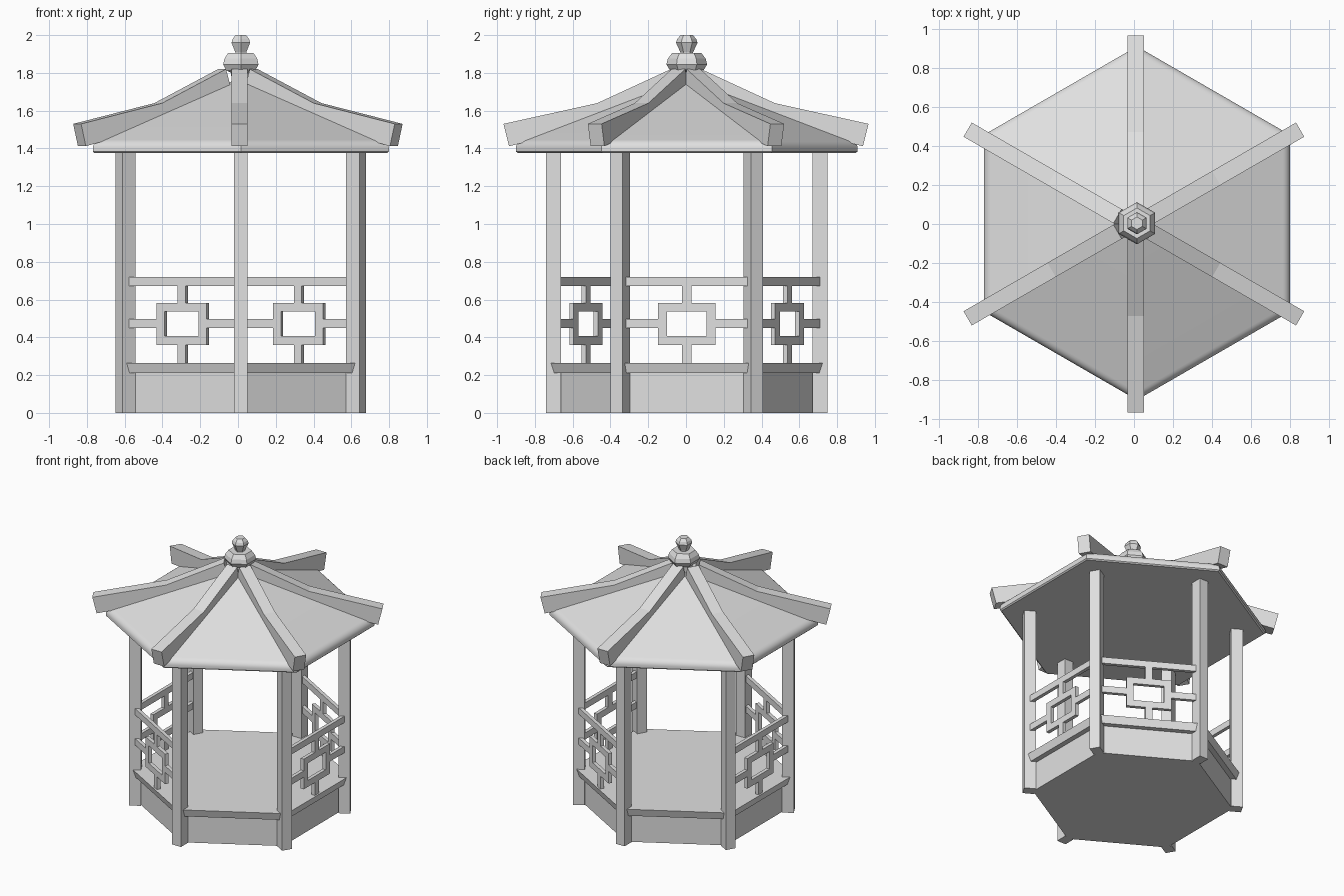
import bpy, bmesh
from math import radians, sin, cos
from mathutils import Matrix, Vector

if "Cube" in bpy.data.objects:
    bpy.data.objects.remove(bpy.data.objects["Cube"], do_unlink=True)

grey = bpy.data.materials.new("plain grey")
grey.use_nodes = True
colour = (0.75, 0.75, 0.75, 1)
grey.diffuse_color = colour
grey.node_tree.nodes["Principled BSDF"].inputs["Base Color"].default_value = colour

MIDDLE = (0.015, 0.004)       # centre of the building
CORNER = cos(radians(30))     # apothem of a hexagon of radius one
CORNERS = [30 + 60 * k for k in range(6)]


def finish(name, bm, centre=MIDDLE):
    """Turn a bmesh into a named object."""
    bmesh.ops.recalc_face_normals(bm, faces=bm.faces)
    mesh = bpy.data.meshes.new(name)
    bm.to_mesh(mesh)
    bm.free()
    mesh.materials.append(grey)
    ob = bpy.data.objects.new(name, mesh)
    ob.location = (*centre, 0)
    bpy.context.collection.objects.link(ob)
    return ob


def hex_lathe(name, profile):
    """Stack hexagonal rings of (radius, height), closed at both ends."""
    bm = bmesh.new()
    rings = []
    for r, z in profile:
        rings.append([bm.verts.new((r * cos(radians(a)), r * sin(radians(a)), z))
                      for a in CORNERS])
    for low, high in zip(rings, rings[1:]):
        for i in range(6):
            j = (i + 1) % 6
            bm.faces.new((low[i], low[j], high[j], high[i]))
    bm.faces.new(rings[0])
    bm.faces.new(rings[-1])
    return finish(name, bm)


def add_box(bm, angle, radial, side, height):
    """Box from (min, max) ranges, turned about the centre by an angle."""
    ranges = (radial, side, height)
    size = [b - a for a, b in ranges]
    centre = Vector([(a + b) / 2 for a, b in ranges])
    place = (Matrix.Rotation(radians(angle), 4, "Z")
             @ Matrix.Translation(centre) @ Matrix.Diagonal((*size, 1)))
    bmesh.ops.create_cube(bm, size=1, matrix=place)


# Base and flared floor slab
hex_lathe("base", [(0.588 / CORNER, 0), (0.588 / CORNER, 0.215)])
hex_lathe("floor_slab", [(0.625 / CORNER, 0.21), (0.641 / CORNER, 0.265)])

# Posts at the six corners
for n, angle in enumerate(CORNERS):
    bm = bmesh.new()
    add_box(bm, angle, (0.665, 0.745), (-0.036, 0.036), (0, 1.39))
    finish(f"post_{n + 1}", bm)

# Lattice railings; two opposite sides are left open as entrances
DEPTH = (0.603, 0.629)
for n, angle in enumerate((0, 60, 180, 240)):
    bm = bmesh.new()
    add_box(bm, angle, DEPTH, (-0.34, 0.34), (0.673, 0.72))      # hand rail
    for z in ((0.36, 0.407), (0.536, 0.583)):                    # frame top, bottom
        add_box(bm, angle, DEPTH, (-0.153, 0.153), z)
    for z in ((0.26, 0.36), (0.583, 0.673)):                     # upright stubs
        add_box(bm, angle, DEPTH, (-0.024, 0.024), z)
    for s in (-1, 1):                                            # frame sides, arms
        add_box(bm, angle, DEPTH, sorted((s * 0.104, s * 0.153)), (0.407, 0.536))
        add_box(bm, angle, DEPTH, sorted((s * 0.153, s * 0.34)), (0.449, 0.497))
    finish(f"railing_{n + 1}", bm)

# Roof with rounded eave and flat ceiling
eave = [(0.835 + 0.07 * cos(t), 1.4 + 0.05 * sin(t))
        for t in (radians(66) * i / 6 for i in range(7))]
roof = hex_lathe("roof", [(0.895, 1.376), (0.905, 1.384)] + eave + [(0.05, 1.757)])
bpy.ops.object.select_all(action="DESELECT")
roof.select_set(True)
bpy.context.view_layer.objects.active = roof
bpy.ops.object.shade_smooth_by_angle(angle=radians(20))

# Bent ridge beams over the corners
ridge_side = [(0.966, 1.53), (0.47, 1.64), (0.08, 1.82),
              (0.05, 1.72), (0.45, 1.53), (0.937, 1.412)]
for n, angle in enumerate(CORNERS):
    bm = bmesh.new()
    left, right = [[bm.verts.new((r, y, z)) for r, z in ridge_side]
                   for y in (-0.042, 0.042)]
    for i in range(6):
        j = (i + 1) % 6
        bm.faces.new((left[i], left[j], right[j], right[i]))
    for a, b in ((0, 1), (1, 2)):
        for row in (left, right):
            bm.faces.new((row[a], row[b], row[5 - b], row[5 - a]))
    bmesh.ops.rotate(bm, verts=bm.verts, cent=(0, 0, 0),
                     matrix=Matrix.Rotation(radians(angle), 3, "Z"))
    side = round(cos(radians(angle)))
    finish(f"ridge_beam_{n + 1}", bm, ({-1: -0.015, 0: 0.008, 1: 0.014}[side], 0))

# Faceted finial
hex_lathe("finial_base", [(0.055, 1.74), (0.06, 1.80), (0.09, 1.815),
                          (0.108, 1.845), (0.1, 1.875), (0.078, 1.905)])
hex_lathe("finial_tip", [(0.03, 1.89), (0.034, 1.91), (0.057, 1.96),
                         (0.05, 1.98), (0.032, 2.0)])
